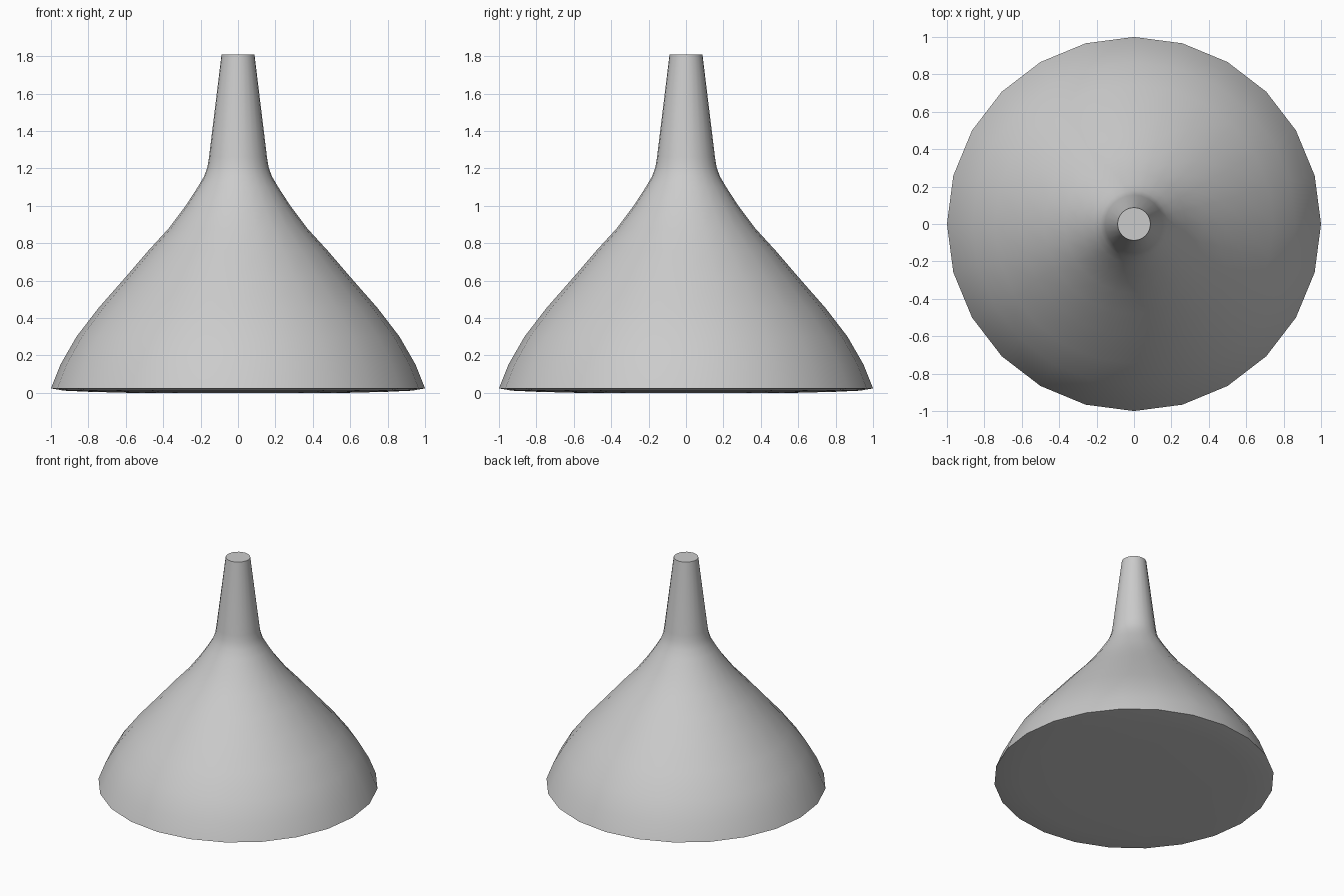
import bpy, bmesh, math

if "Cube" in bpy.data.objects:
    bpy.data.objects.remove(bpy.data.objects["Cube"])

SIDES = 24

# Outer profile (radius, height) from underside to flat tip
profile = [(0.57, 0.0), (0.80, 0.006), (0.93, 0.012), (1.0, 0.024),
           (0.95, 0.15), (0.864, 0.30), (0.745, 0.455), (0.60, 0.62),
           (0.48, 0.76), (0.37, 0.88), (0.28, 1.0), (0.215, 1.10),
           (0.18, 1.16), (0.163, 1.21), (0.155, 1.26), (0.088, 1.81)]

bm = bmesh.new()
rings = []
for r, z in profile:
    rings.append([bm.verts.new((r * math.cos(2 * math.pi * i / SIDES),
                                r * math.sin(2 * math.pi * i / SIDES), z))
                  for i in range(SIDES)])

# Walls between rings
for low, high in zip(rings, rings[1:]):
    for i in range(SIDES):
        j = (i + 1) % SIDES
        bm.faces.new((low[i], low[j], high[j], high[i]))

# Flat closed base and tip
bm.faces.new(rings[0][::-1])
bm.faces.new(rings[-1])

mesh = bpy.data.meshes.new("funnel")
bm.to_mesh(mesh)
bm.free()
funnel = bpy.data.objects.new("funnel", mesh)
bpy.context.collection.objects.link(funnel)

# Smooth walls, sharp rim and tip
bpy.context.view_layer.objects.active = funnel
funnel.select_set(True)
bpy.ops.object.shade_smooth_by_angle(angle=math.radians(40))
